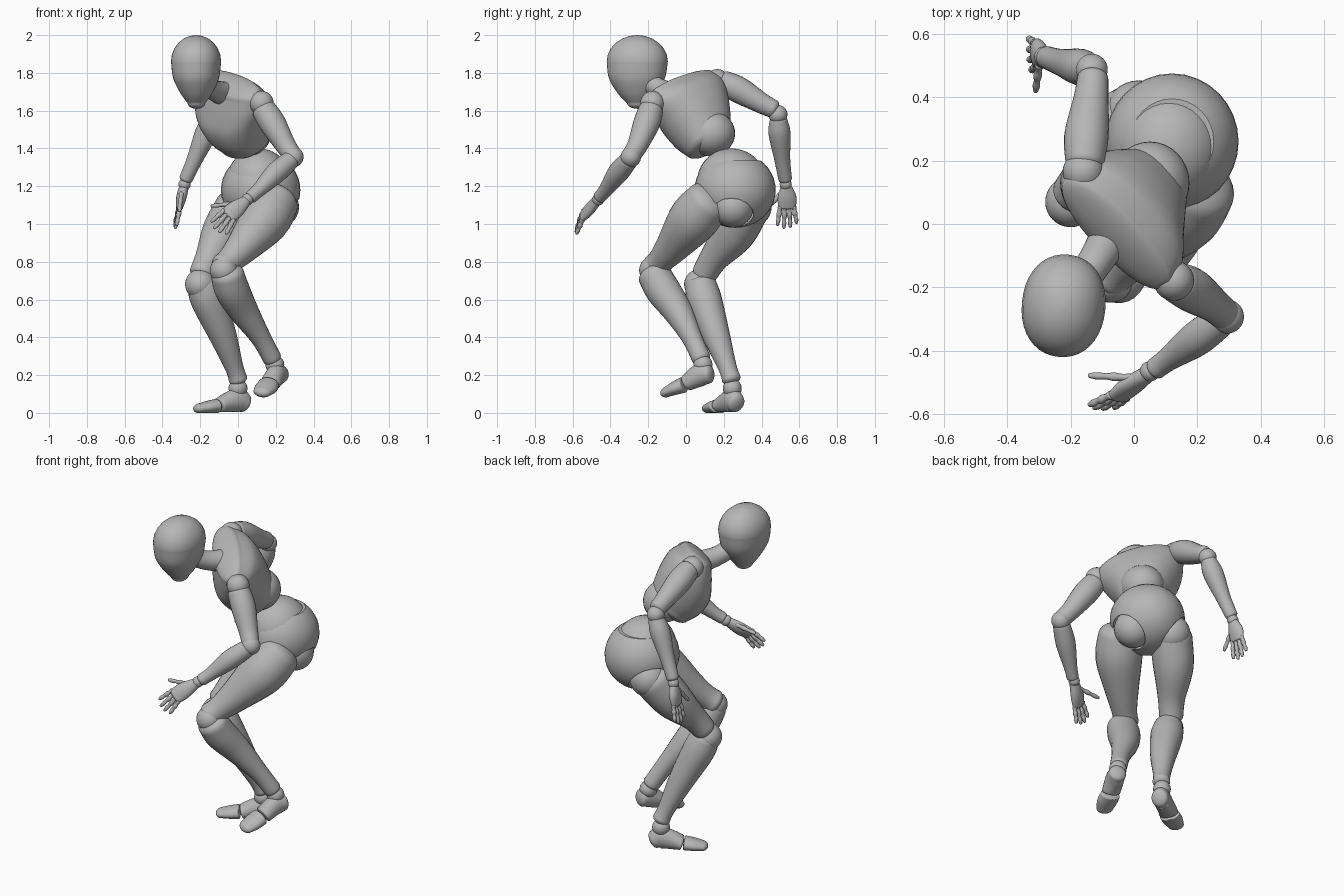
import bpy, bmesh, math
from mathutils import Vector, Matrix

cube = bpy.data.objects.get("Cube")
if cube:
    bpy.data.objects.remove(cube, do_unlink=True)

grey = bpy.data.materials.new("mannequin grey")
grey.use_nodes = True
grey.diffuse_color = (.47, .47, .47, 1)
grey.node_tree.nodes["Principled BSDF"].inputs["Base Color"].default_value = (.47, .47, .47, 1)


def finish(name, bm):
    """Turn a bmesh into a smooth grey object."""
    bmesh.ops.recalc_face_normals(bm, faces=bm.faces)
    mesh = bpy.data.meshes.new(name)
    bm.to_mesh(mesh)
    bm.free()
    mesh.materials.append(grey)
    mesh.shade_smooth()
    obj = bpy.data.objects.new(name, mesh)
    bpy.context.scene.collection.objects.link(obj)
    return obj


def ball(name, centre, radii, cut_height=None):
    """Ellipsoid, optionally trimmed flat above a height."""
    if not isinstance(radii, tuple):
        radii = (radii,) * 3
    bm = bmesh.new()
    bmesh.ops.create_uvsphere(bm, u_segments=32, v_segments=20, radius=1,
                              matrix=Matrix.LocRotScale(Vector(centre), None, Vector(radii)))
    if cut_height:
        geom = bm.verts[:] + bm.edges[:] + bm.faces[:]
        cut = bmesh.ops.bisect_plane(bm, geom=geom, plane_co=(0, 0, cut_height),
                                     plane_no=(0, 0, 1), clear_outer=True)
        rim = [e for e in cut["geom_cut"] if isinstance(e, bmesh.types.BMEdge)]
        bmesh.ops.contextual_create(bm, geom=rim)
    return finish(name, bm)


def spline(points, i, t):
    """Smooth interpolation through stations of position and radii."""
    last = len(points) - 1
    a, b, c, d = (points[min(max(k, 0), last)] for k in (i - 1, i, i + 1, i + 2))
    return [.5 * (2 * q + (r - p) * t + (2 * p - 5 * q + 4 * r - s) * t * t
                  + (3 * q - p - 3 * r + s) * t ** 3) for p, q, r, s in zip(a, b, c, d)]


def loft(name, stations, side=(1, 0, 0), caps=None, steps=5, sides=24, floor=None,
         axis=None, power=1):
    """Rounded body through stations (x, y, z, half width, half depth).
    A fixed axis keeps all rings parallel; a power below one squares them off."""
    stations = [s if len(s) == 5 else (*s, s[3]) for s in stations]
    rows = [spline(stations, i, k / steps) for i in range(len(stations) - 1) for k in range(steps)]
    rows.append(list(stations[-1]))
    caps = caps or (stations[0][4] * .6, stations[-1][4] * .6)
    pos = [Vector(r[:3]) for r in rows]
    rings = []
    for i, r in enumerate(rows):
        tangent = Vector(axis) if axis else pos[min(i + 1, len(pos) - 1)] - pos[max(i - 1, 0)]
        rings.append((pos[i], tangent.normalized(), r[3], r[4]))

    def dome(ring, height):
        p, t, w, d = ring
        angles = [math.pi / 2 * k / 6 for k in range(1, 6)] + [1.55]
        return [(p + t * height * math.sin(a), t, w * math.cos(a), d * math.cos(a)) for a in angles]

    def squared(value):
        return math.copysign(abs(value) ** power, value)

    rings = dome(rings[0], -caps[0])[::-1] + rings + dome(rings[-1], caps[1])
    bm = bmesh.new()
    loops = []
    for p, t, w, d in rings:
        u = Vector(side)
        u = (u - t * u.dot(t)).normalized()
        v = t.cross(u)
        loop = []
        for k in range(sides):
            a = math.tau * k / sides
            co = p + u * w * squared(math.cos(a)) + v * d * squared(math.sin(a))
            if floor is not None:
                co.z = max(co.z, floor)
            loop.append(bm.verts.new(co))
        loops.append(loop)
    for lo, hi in zip(loops, loops[1:]):
        for k in range(sides):
            n = (k + 1) % sides
            bm.faces.new((lo[k], lo[n], hi[n], hi[k]))
    bm.faces.new(loops[0])
    bm.faces.new(loops[-1])
    return finish(name, bm)


def hand(prefix, palm, side, reach, thumb):
    """Palm, four jointed fingers and a thumb."""
    loft(prefix + "_palm", palm, side, caps=(.015, .012))
    side, reach = Vector(side).normalized(), Vector(reach)
    knuckles = Vector(palm[-1][:3])
    lines = []
    for k, (label, length) in enumerate((("index", .9), ("middle", 1.05), ("ring", 1), ("little", .8))):
        offset = side * (1.5 - k)
        start = knuckles + offset * .024
        lines.append((label + "_finger", start, start + reach * length + offset * .01))
    lines.append(("thumb", Vector(thumb[0]), Vector(thumb[1])))
    for label, start, end in lines:
        radii = (.014, .011, .014, .010, .012, .008)
        path = [(*start.lerp(end, i / 5), r) for i, r in enumerate(radii)]
        loft(prefix + "_" + label, path, side, steps=3, sides=10)


# Head and neck
loft("head", [(-.22, -.257, 1.64, .047, .055), (-.22, -.26, 1.69, .083, .1),
              (-.222, -.26, 1.77, .12, .148), (-.222, -.258, 1.86, .132, .162)],
     side=(1, -.1, 0), caps=(.03, .14), steps=8, sides=40, axis=(0, 0, 1), power=.93)
loft("neck", [(-.18, -.2, 1.75, .055), (-.13, -.13, 1.71, .055), (-.08, -.05, 1.69, .064)])

# Torso, twisted and leaning forward
loft("chest", [(.035, .12, 1.44, .14, .13), (0, .09, 1.5, .175, .158), (-.03, .05, 1.585, .215, .167),
               (-.04, .01, 1.67, .245, .14), (-.055, -.03, 1.73, .24, .09)],
     side=(.64, -.73, -.2), caps=(.05, .035), steps=8, sides=40, axis=(-.33, -.56, .76), power=.9)
ball("abdomen", (.05, .13, 1.48), (.125, .13, .12))
ball("waist", (.11, .24, 1.23), (.17, .18, .17))

# Pelvis with scooped hip openings
pelvis = ball("pelvis", (.12, .26, 1.18), (.21, .215, .2), cut_height=1.335)
hips = {"left": (.215, .25, 1.09), "right": (.015, .345, 1.09)}
cutters = []
for name, centre in hips.items():
    ball(name + "_hip_ball", centre, .108)
    cutter = ball(name + "_hip_cutter", centre, .118)
    cutter.hide_render = True
    cutters.append(cutter)
    mod = pelvis.modifiers.new("hip opening", "BOOLEAN")
    mod.operation, mod.solver, mod.object = "DIFFERENCE", "EXACT", cutter
shaped = pelvis.evaluated_get(bpy.context.evaluated_depsgraph_get())
mesh = bpy.data.meshes.new_from_object(shaped)
pelvis.modifiers.clear()
pelvis.data = mesh
mesh.set_sharp_from_angle(angle=math.radians(35))
for cutter in cutters:
    bpy.data.objects.remove(cutter, do_unlink=True)

# Legs
loft("left_thigh", [(.2, .115, 1.115, .123), (.14, .035, 1.02, .132), (.03, -.068, .885, .093),
                    (-.04, -.13, .81, .071), (-.075, -.16, .775, .072)])
loft("right_thigh", [(-.005, .32, 1.08, .12), (-.08, .25, .95, .114), (-.15, .15, .82, .078),
                     (-.19, .1, .74, .068)])
ball("left_knee", (-.075, -.175, .755), .073)
ball("right_knee", (-.2, .07, .68), .08)
loft("left_shin", [(-.055, -.168, .73, .088), (-.03, -.122, .65, .092), (.03, -.045, .54, .078),
                   (.12, .03, .4, .054), (.18, .08, .29, .05)])
loft("right_shin", [(-.185, .08, .67, .085), (-.155, .1, .59, .092), (-.08, .16, .41, .073),
                    (-.02, .22, .24, .049), (0, .24, .18, .05)])

# Feet
ball("left_ankle", (.195, .09, .255), .05)
ball("right_ankle", (0, .245, .13), .05)
loft("left_foot", [(.222, .12, .205, .05), (.2, .07, .198, .052, .06), (.172, .005, .158, .054, .044)],
     caps=(.025, .008))
loft("left_toes", [(.162, -.015, .148, .058, .042), (.147, -.06, .13, .06, .036),
                   (.13, -.1, .112, .05, .028)], caps=(.008, .035))
loft("right_foot", [(.033, .265, .052, .048, .052), (0, .245, .066, .05, .065),
                    (-.06, .21, .052, .052, .053), (-.1, .185, .038, .056, .04)],
     side=(.5, -.85, 0), caps=(.025, .008), floor=.004)
loft("right_toes", [(-.115, .175, .036, .058, .038), (-.16, .15, .03, .058, .033),
                    (-.2, .128, .024, .047, .027)], side=(.5, -.85, 0), caps=(.008, .035), floor=0)

# Arms
ball("left_shoulder", (.125, -.178, 1.64), .064)
ball("right_shoulder", (-.16, .165, 1.755), .065)
loft("left_upper_arm", [(.14, -.187, 1.6, .066), (.185, -.21, 1.53, .07),
                        (.25, -.255, 1.42, .055), (.285, -.285, 1.37, .05)])
loft("right_upper_arm", [(-.155, .2, 1.75, .062), (-.15, .28, 1.71, .07),
                         (-.135, .4, 1.64, .055), (-.13, .46, 1.61, .049)])
ball("left_elbow", (.293, -.292, 1.355), .054)
ball("right_elbow", (-.133, .487, 1.58), .05)
loft("left_forearm", [(.275, -.305, 1.335, .05), (.2, -.36, 1.27, .056),
                      (.11, -.425, 1.18, .038), (.07, -.455, 1.145, .035)])
loft("right_forearm", [(-.14, .49, 1.55, .047), (-.17, .495, 1.48, .058),
                       (-.23, .51, 1.34, .042), (-.275, .525, 1.24, .036)])
ball("left_wrist", (.05, -.465, 1.13), .032)
ball("right_wrist", (-.283, .528, 1.21), .032)

# Hands
hand("left", [(.04, -.475, 1.12, .03, .026), (-.01, -.51, 1.08, .047, .027),
              (-.05, -.545, 1.045, .046, .019)],
     (-.6, .1, .6), (-.06, -.035, -.075), ((-.01, -.485, 1.11), (-.14, -.478, 1.095)))
hand("right", [(-.288, .53, 1.19, .033, .026), (-.3, .535, 1.14, .05, .027),
               (-.31, .535, 1.09, .047, .019)],
     (.1, -1, 0), (-.022, 0, -.105), ((-.3, .5, 1.16), (-.31, .42, 1.07)))
